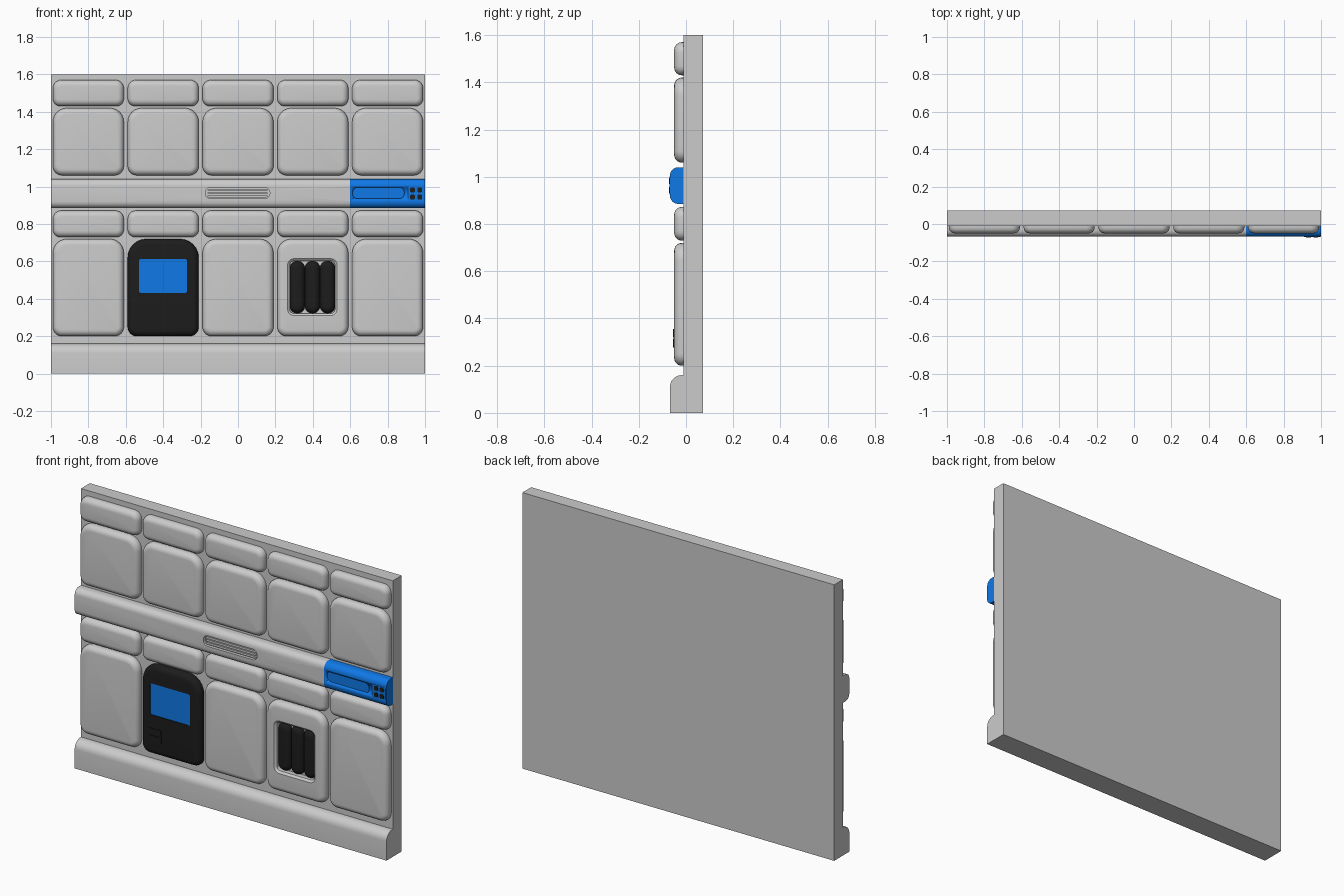
import bpy, bmesh, math

if "Cube" in bpy.data.objects:
    bpy.data.objects.remove(bpy.data.objects["Cube"])

def material(name, rgb):
    m = bpy.data.materials.new(name)
    m.diffuse_color = (*rgb, 1)
    m.use_nodes = True
    m.node_tree.nodes["Principled BSDF"].inputs["Base Color"].default_value = m.diffuse_color
    return m

BLUE = material("blue", (0.005, 0.19, 0.8))
BLACK = material("black", (0.012, 0.012, 0.012))

def finish(bm, name, mat=None):
    bmesh.ops.recalc_face_normals(bm, faces=bm.faces)
    me = bpy.data.meshes.new(name)
    bm.to_mesh(me)
    bm.free()
    ob = bpy.data.objects.new(name, me)
    bpy.context.collection.objects.link(ob)
    if mat:
        me.materials.append(mat)
    bpy.ops.object.select_all(action='DESELECT')
    ob.select_set(True)
    bpy.context.view_layer.objects.active = ob
    bpy.ops.object.shade_smooth_by_angle(angle=math.radians(35))
    return ob

def outline(x0, x1, z0, z1, rt, rb, n=6):
    """Rounded rectangle with separate top and bottom corner radii."""
    pts = []
    for k, (x, z, sx, sz, r) in enumerate([(x1, z1, -1, -1, rt), (x0, z1, 1, -1, rt),
                                           (x0, z0, 1, 1, rb), (x1, z0, -1, 1, rb)]):
        for i in range(n + 1):
            a = (k + i / n) * math.pi / 2
            pts.append((x + sx * r + r * math.cos(a), z + sz * r + r * math.sin(a)))
    return pts

def ring(rect, inset, y, rt, rb):
    x0, x1, z0, z1 = rect
    pts = outline(x0 + inset, x1 - inset, z0 + inset, z1 - inset,
                  max(rt - inset, .006), max(rb - inset, .006))
    return [(x, y, z) for x, z in pts]

def loft(name, rings, mat=None):
    bm = bmesh.new()
    loops = [[bm.verts.new(p) for p in r] for r in rings]
    for a, b in zip(loops, loops[1:]):
        for i in range(len(a)):
            j = (i + 1) % len(a)
            bm.faces.new((a[i], a[j], b[j], b[i]))
    bm.faces.new(loops[0])
    bm.faces.new(loops[-1])
    return finish(bm, name, mat)

def pillow(rect, back, front, bevel, rt, rb, n=6):
    """Rings of a slab whose front edge is rounded."""
    rings = [ring(rect, 0, back, rt, rb)]
    for i in range(n + 1):
        a = i / n * math.pi / 2
        rings.append(ring(rect, bevel * (1 - math.cos(a)),
                          front + bevel * (1 - math.sin(a)), rt, rb))
    return rings

def extrude_x(name, profile, x0, x1, mat=None):
    bm = bmesh.new()
    f = bm.faces.new([bm.verts.new((x0, y, z)) for y, z in profile])
    g = bmesh.ops.extrude_face_region(bm, geom=[f])
    for v in g['geom']:
        if isinstance(v, bmesh.types.BMVert):
            v.co.x = x1
    return finish(bm, name, mat)

def carve(ob, rect, depth_y, r):
    cutter = loft("cutter", [ring(rect, 0, -.1, r, r), ring(rect, 0, depth_y, r, r)])
    cutter.hide_render = True
    m = ob.modifiers.new("slot", 'BOOLEAN')
    m.operation, m.object, m.solver = 'DIFFERENCE', cutter, 'EXACT'
    bpy.context.view_layer.objects.active = ob
    # boolean goes first, before the smoothing modifier if any
    bpy.ops.object.modifier_apply(modifier=m.name)
    bpy.data.objects.remove(cutter)

def arc(cy, cz, r, a0, a1, n=6):
    return [(cy + r * math.cos(math.radians(a0 + (a1 - a0) * i / n)),
             cz + r * math.sin(math.radians(a0 + (a1 - a0) * i / n))) for i in range(n + 1)]

WALL, FRONT, RAIL = -.01, -.05, -.068

# wall slab
extrude_x("wall_slab", [(WALL, 0), (.071, 0), (.071, 1.6), (WALL, 1.6)], -1, 1)

# baseboard with rounded top edge
extrude_x("baseboard", [(WALL, 0), (WALL, .16)] + arc(RAIL + .05, .11, .05, 90, 180)
          + [(RAIL, 0)], -1, 1)

# padded panels, five columns by four rows
for col in range(5):
    cx = -.8 + .4 * col
    for z0, z1, rt, rb in [(1.43, 1.57, .045, .04), (1.06, 1.42, .075, .05),
                           (.73, .872, .045, .04), (.2, .72, .075, .05)]:
        rect = (cx - .19, cx + .19, z0, z1)
        rings = pillow(rect, WALL + .002, FRONT, .032, rt, rb)
        name, mat = "padded_panel", None
        if z0 == .2 and col == 1:
            # control panel with sunken screen
            name, mat = "control_panel", BLACK
            rings = pillow(rect, WALL + .002, FRONT, .032, .1, .05)
            scr = (-.53, -.272, .432, .614)
            rings += [ring(scr, 0, FRONT, .012, .012), ring(scr, 0, FRONT + .006, .012, .012)]
        if z0 == .2 and col == 3:
            # vent panel with bevelled pocket
            name = "vent_panel"
            hole = (.265, .53, .31, .615)
            rings += [ring(hole, 0, FRONT, .035, .035), ring(hole, .012, FRONT + .01, .035, .035),
                      ring(hole, .012, WALL - .003, .035, .035)]
        loft(name, rings, mat)

# blue screen
scr = (-.53, -.272, .432, .614)
loft("screen", [ring(scr, 0, FRONT + .012, .012, .012), ring(scr, 0, FRONT + .004, .012, .012)], BLUE)

# upright rounded tubes in the vent
for cx in (.317, .398, .479):
    rect = (cx - .041, cx + .041, .322, .603)
    loft("vent_tube", pillow(rect, WALL - .001, FRONT + .006, .032, .041, .041, 8), BLACK)

# middle rail, grey part and blue end
rail = ([(WALL, .885), (WALL, 1.04)] + arc(RAIL + .035, 1.005, .035, 90, 180)
        + arc(RAIL + .035, .92, .035, 180, 270))
grey = extrude_x("rail", rail, -1, .6)
blue = extrude_x("rail_end", rail, .6, 1, BLUE)
carve(grey, (-.175, .17, .935, .996), RAIL + .018, .028)
carve(blue, (.613, .889, .935, .996), RAIL + .01, .028)

# slats in the rail slot
for z in (.949, .9655, .982):
    rect = (-.163, .158, z - .006, z + .006)
    loft("rail_slat", [ring(rect, 0, RAIL + .02, .003, .003), ring(rect, 0, RAIL + .006, .003, .003)])

# button clusters on the rail end and the control panel
def buttons(name, cx, cz, pitch, size, back, front):
    for sx in (-1, 1):
        for sz in (-1, 1):
            x, z = cx + sx * pitch / 2, cz + sz * pitch / 2
            rect = (x - size / 2, x + size / 2, z - size / 2, z + size / 2)
            loft(name, [ring(rect, 0, back, .006, .006), ring(rect, 0, front, .006, .006)], BLACK)

pad = (.908, .996, .925, 1.001)
loft("keypad_plate", [ring(pad, 0, RAIL + .02, .008, .008),
                      ring(pad, 0, RAIL - .0015, .008, .008)], BLUE)
buttons("keypad_button", .952, .963, .038, .025, RAIL + .01, -.071)
buttons("panel_button", -.494, .317, .041, .037, FRONT + .01, -.054)
